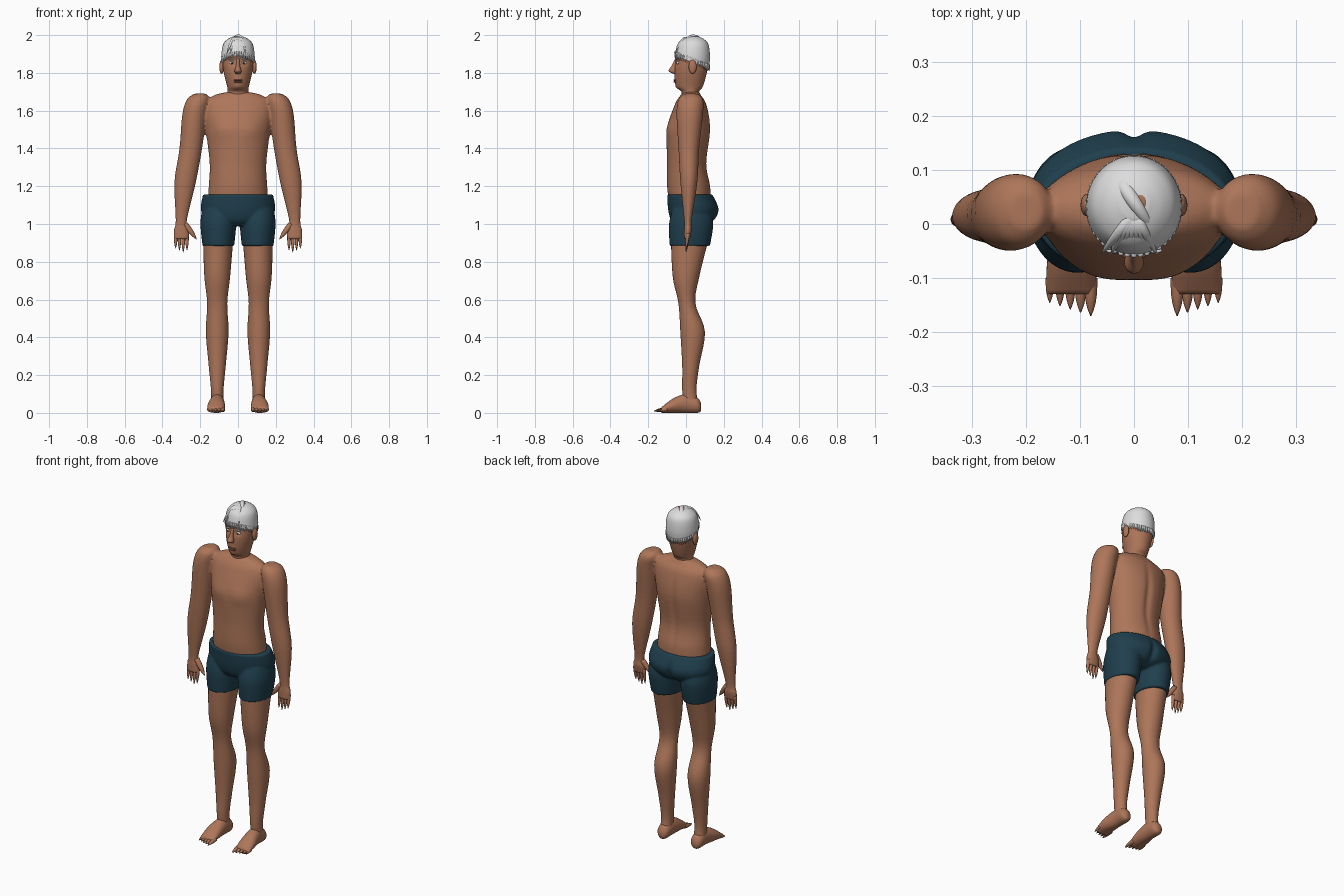
import bpy, bmesh, math, random
from mathutils import Vector

random.seed(4)
default_cube = bpy.data.objects.get("Cube")
if default_cube:
    bpy.data.objects.remove(default_cube, do_unlink=True)


def material(name, *colour):
    mat = bpy.data.materials.new(name)
    mat.use_nodes = True
    mat.diffuse_color = (*colour, 1)
    shader = mat.node_tree.nodes["Principled BSDF"]
    shader.inputs["Base Color"].default_value = (*colour, 1)
    return mat


SKIN = material("warm brown skin", .42, .18, .1)
LIPS = material("lip brown", .26, .09, .06)
CLOTH = material("dark teal cloth", .014, .05, .075)
HAIR = material("silver hair", .72, .72, .72)
WHITE = material("eye white", .8, .8, .8)
DARK = material("dark iris", .03, .02, .02)
SIDES = {"left": 1, "right": -1}


def finish(name, bm, mat):
    bmesh.ops.recalc_face_normals(bm, faces=bm.faces)
    mesh = bpy.data.meshes.new(name)
    bm.to_mesh(mesh)
    bm.free()
    mesh.materials.append(mat)
    mesh.shade_smooth()
    obj = bpy.data.objects.new(name, mesh)
    bpy.context.collection.objects.link(obj)
    return obj


def skin_loops(name, loops, mat):
    """Bridge a row of closed point loops and cap both ends."""
    bm = bmesh.new()
    rows = [[bm.verts.new(point) for point in loop] for loop in loops]
    for low, high in zip(rows, rows[1:]):
        for i in range(len(low)):
            bm.faces.new((low[i - 1], low[i], high[i], high[i - 1]))
    bm.faces.new(rows[0])
    bm.faces.new(rows[-1])
    return finish(name, bm, mat)


def circle(count):
    angles = [math.tau * i / count for i in range(count)]
    return [(math.cos(a), math.sin(a)) for a in angles]


def spline(rings, steps):
    """Catmull-Rom interpolation between rings."""
    for i in range(len(rings) - 1):
        before, after = rings[max(i - 1, 0)], rings[min(i + 2, len(rings) - 1)]
        for k in range(steps):
            t = k / steps
            yield [q + t / 2 * (r - p + t * (2*p - 5*q + 4*r - s + t * (3*(q - r) + s - p)))
                   for p, q, r, s in zip(before, rings[i], rings[i + 1], after)]
    yield rings[-1]


def loft(name, rings, mat, side=1, upright=True, count=32, steps=5):
    """Rings give height, centre x, half width, front and back.
    A lying loft takes depth, centre x, half width, bottom and top."""
    loops = []
    for along, x, half, near, far in spline(rings, steps):
        loop = []
        for c, s in circle(count):
            across = (near + far) / 2 + s * (far - near) / 2
            rest = (across, along) if upright else (along, across)
            loop.append((side * (x + half * c), *rest))
        loops.append(loop)
    return skin_loops(name, loops, mat)


def taper(name, start, end, radius, mat, side=1, lift=0):
    """A blunt tapering strand, optionally arched upward."""
    mirror = Vector((side, 1, 1))
    start, end = Vector(start) * mirror, Vector(end) * mirror
    turn = (end - start).to_track_quat("Z", "Y")
    loops = []
    for k in range(9):
        t = k / 8
        centre = start.lerp(end, t) + Vector((0, 0, 4 * lift * t * (1 - t)))
        size = radius * (1.1 - t ** 3)
        loops.append([centre + turn @ Vector((c * size, s * size, 0)) for c, s in circle(10)])
    return skin_loops(name, loops, mat)


def ball(name, centre, size, mat):
    bm = bmesh.new()
    bmesh.ops.create_uvsphere(bm, u_segments=20, v_segments=12, radius=1)
    bmesh.ops.scale(bm, vec=size, verts=bm.verts)
    bmesh.ops.translate(bm, vec=centre, verts=bm.verts)
    return finish(name, bm, mat)


def fuse(name, parts, voxel):
    """Join parts into one continuous smooth surface."""
    bpy.ops.object.select_all(action="DESELECT")
    for part in parts:
        part.select_set(True)
    obj = parts[0]
    bpy.context.view_layer.objects.active = obj
    bpy.ops.object.join()
    obj.name = name
    remesh = obj.modifiers.new("fuse", "REMESH")
    remesh.mode, remesh.voxel_size, remesh.use_smooth_shade = "VOXEL", voxel, True
    soften = obj.modifiers.new("soften", "SMOOTH")
    soften.factor, soften.iterations = .5, 4
    for modifier in ("fuse", "soften"):
        bpy.ops.object.modifier_apply(modifier=modifier)
    return obj


def bulge(obj, centre, radii, push):
    """Push the surface softly forward or back on both sides."""
    for vert in obj.data.vertices:
        offset = Vector((abs(vert.co.x), vert.co.y, vert.co.z)) - Vector(centre)
        distance = sum((o / r) ** 2 for o, r in zip(offset, radii))
        vert.co.y += push * math.exp(-distance)


# Torso, arms and palms as one skin
torso = loft("torso", [
    (1.12, 0, .16, -.09, .13), (1.2, 0, .155, -.1, .13), (1.32, 0, .15, -.1, .11),
    (1.5, 0, .17, -.1, .13), (1.63, 0, .18, -.06, .11), (1.68, 0, .13, -.03, .08),
    (1.7, 0, .05, -.01, .07)], SKIN, count=48)
arms = [loft(label + "_arm", [
    (1.69, .2, .03, -.01, .06), (1.66, .21, .06, -.04, .09), (1.58, .23, .065, -.05, .09),
    (1.4, .25, .06, -.04, .07), (1.22, .28, .057, -.03, .06), (1.02, .3, .03, -.01, .03),
    (.97, .3, .04, -.01, .03), (.92, .3, .04, -.01, .02)], SKIN, side)
    for label, side in SIDES.items()]
body = fuse("torso_and_arms", [torso, *arms], .007)
bulge(body, (.08, -.1, 1.5), (.07, .06, .05), -.008)
bulge(body, (0, .13, 1.4), (.02, .05, .2), -.01)

# Fingers, thumbs, legs, feet and toes
for label, side in SIDES.items():
    for i in range(4):
        x = .27 + .02 * i
        tip = .85 + .01 * abs(i - 1)
        taper(label + "_finger", (x, .01, .95), (x, 0, tip), .009, SKIN, side)
    taper(label + "_thumb", (.28, .01, 1), (.22, 0, .92), .014, SKIN, side)
    loft(label + "_leg", [
        (.03, .11, .034, -.01, .07), (.12, .11, .033, -.02, .055), (.25, .11, .045, -.02, .07),
        (.43, .11, .06, -.03, .1), (.58, .11, .053, -.04, .05), (.72, .11, .068, -.07, .07),
        (.92, .105, .08, -.08, .12)], SKIN, side)
    loft(label + "_foot", [
        (.08, .11, .015, .01, .05), (.06, .11, .034, 0, .08), (0, .11, .038, 0, .1),
        (-.07, .115, .046, 0, .075), (-.13, .117, .045, 0, .03)], SKIN, side, upright=False)
    for i in range(5):
        x = .08 + .019 * i
        taper(label + "_toe", (x, -.1, .02), (x, -.17 + .006 * i, .01), .011 - .001 * i, SKIN, side)

# Shorts
pelvis = loft("pelvis", [
    (.99, 0, .1, -.05, .09), (1.02, 0, .17, -.08, .15), (1.08, 0, .197, -.095, .175),
    (1.157, 0, .185, -.1, .14)], CLOTH, count=48)
legs = [loft(label + "_shorts_leg", [
    (.884, .104, .084, -.087, .127), (1, .104, .095, -.09, .145), (1.08, .1, .09, -.07, .13)],
    CLOTH, side) for label, side in SIDES.items()]
shorts = fuse("shorts", [pelvis, *legs], .006)
bulge(shorts, (0, .17, 1.05), (.02, .05, .06), -.018)

# Head
skull = [
    (1.67, 0, .062, -.025, .08), (1.7, 0, .055, -.025, .07), (1.73, 0, .058, -.05, .09),
    (1.8, 0, .075, -.06, .11), (1.87, 0, .082, -.055, .12), (1.94, 0, .073, -.04, .113),
    (1.97, 0, .05, -.015, .09), (1.985, 0, .02, .02, .06)]
head = loft("head", skull, SKIN, count=64, steps=8)
bulge(head, (.032, -.05, 1.853), (.018, .04, .013), .008)
bulge(head, (0, -.06, 1.757), (.025, .03, .02), -.005)
bulge(head, (0, -.055, 1.725), (.022, .03, .013), -.006)
loft("nose", [
    (1.88, 0, .009, -.055, -.03), (1.84, 0, .01, -.075, -.04),
    (1.81, 0, .018, -.092, -.05), (1.795, 0, .012, -.065, -.05)], SKIN)
for label, lip_height in (("upper", 1.762), ("lower", 1.753)):
    ball(label + "_lip", (0, -.054, lip_height), (.024, .013, .005), LIPS)
for label, side in SIDES.items():
    ball(label + "_eye", (side * .032, -.041, 1.853), (.014, .01, .008), WHITE)
    ball(label + "_iris", (side * .032, -.05, 1.853), (.005, .003, .005), DARK)
    ball(label + "_eyebrow", (side * .033, -.049, 1.872), (.019, .006, .003), HAIR)
    ball(label + "_ear", (side * .087, .035, 1.832), (.012, .021, .037), SKIN)

# Hair cap grown from the skull and trimmed along a sloping hairline
GROW, SLOPE = .007, .38
cap = loft("hair_cap", [(z + GROW, x, half + GROW, front - GROW, back + GROW)
                        for z, x, half, front, back in skull[3:]], HAIR, count=48)
bm = bmesh.new()
bm.from_mesh(cap.data)
bmesh.ops.bisect_plane(bm, geom=[*bm.verts, *bm.edges, *bm.faces],
                       plane_co=(0, -.05, 1.89), plane_no=(0, SLOPE, 1), clear_inner=True)
bm.to_mesh(cap.data)
bm.free()

# Short locks around the hairline
for c, s in circle(44):
    x, y = .085 * c, .033 + .09 * s
    z = 1.89 - SLOPE * (y + .05)
    drop = random.uniform(.01, .02)
    taper("hairline_lock", (x, y, z + .02), (x, y, z - drop), .005, HAIR)

# Swept crown lock, front fan and bare crown patch
taper("crown_lock", (-.03, .085, 1.965), (.042, -.02, 1.955), .013, HAIR, lift=.03)
for i in range(7):
    taper("front_lock", (0, .02, 1.98), (.017 * i - .06, -.055, 1.9), .01, HAIR, lift=.03)
ball("crown_patch", (.012, .04, 1.99), (.012, .016, .004), SKIN)
